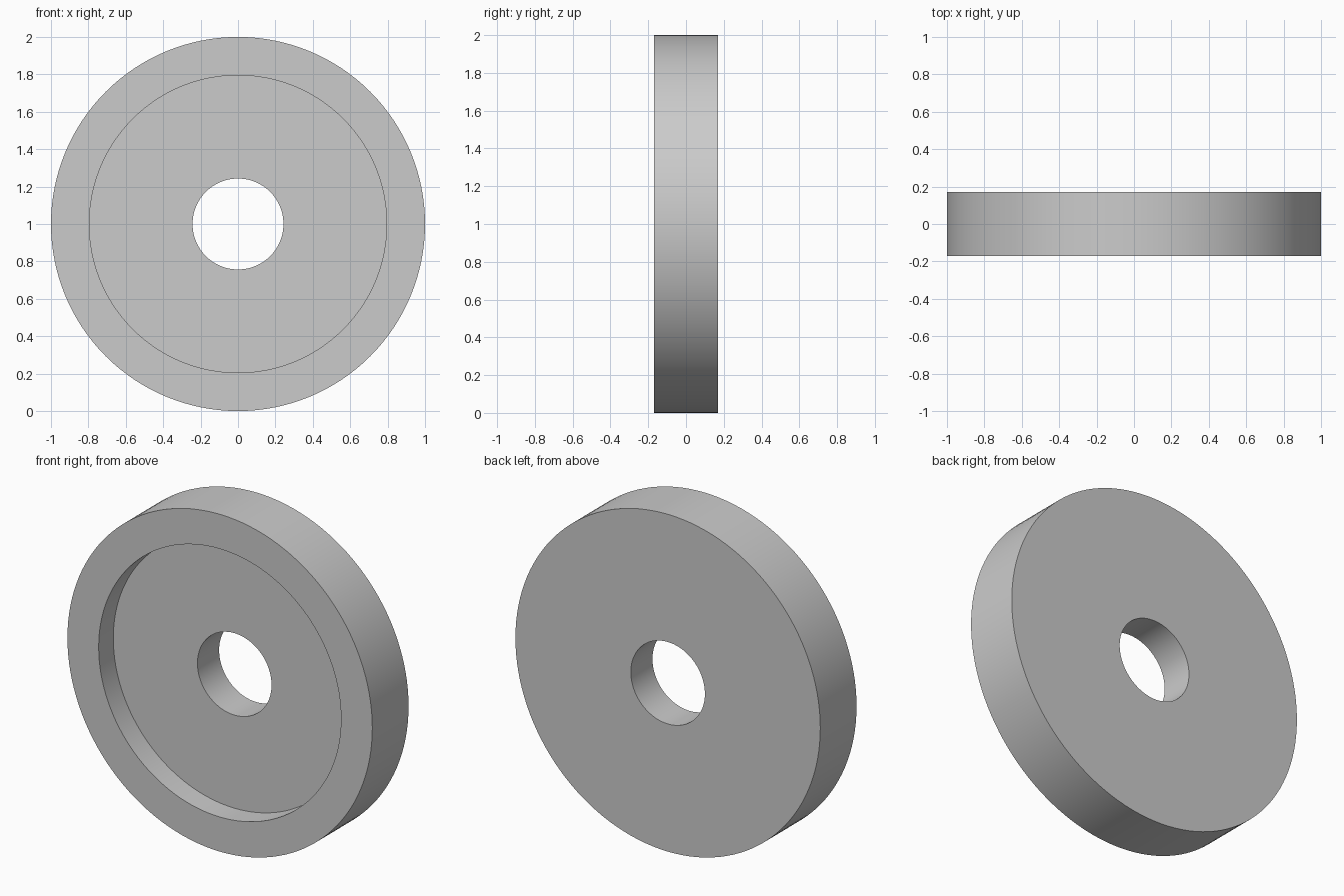
import bpy
import bmesh
from math import pi, radians

cube = bpy.data.objects.get("Cube")
if cube:
    bpy.data.objects.remove(cube, do_unlink=True)

OUTER, RECESS, HOLE = 1.0, 0.795, 0.243
HALF, DEPTH = 0.17, 0.137
SIDES = 128

# Plain grey material
grey = bpy.data.materials.new("plain_grey")
grey.use_nodes = True
colour = (0.6, 0.6, 0.6, 1)
grey.diffuse_color = colour
grey.node_tree.nodes["Principled BSDF"].inputs["Base Color"].default_value = colour

# Closed cross-section (radius, y), spun around the y axis
profile = [(HOLE, HALF), (OUTER, HALF), (OUTER, -HALF), (RECESS, -HALF),
           (RECESS, DEPTH - HALF), (HOLE, DEPTH - HALF)]
bm = bmesh.new()
verts = [bm.verts.new((r, y, 0)) for r, y in profile]
edges = [bm.edges.new((v, verts[i - 1])) for i, v in enumerate(verts)]
bmesh.ops.spin(bm, geom=verts + edges, cent=(0, 0, 0), axis=(0, 1, 0),
               angle=2 * pi, steps=SIDES, use_merge=True)
bmesh.ops.remove_doubles(bm, verts=bm.verts, dist=0.0001)
bmesh.ops.recalc_face_normals(bm, faces=bm.faces)
bmesh.ops.translate(bm, verts=bm.verts, vec=(0, 0, OUTER))

# Recessed disc with a centre hole
mesh = bpy.data.meshes.new("recessed_disc")
bm.to_mesh(mesh)
bm.free()
mesh.materials.append(grey)
disc = bpy.data.objects.new("recessed_disc", mesh)
bpy.context.collection.objects.link(disc)
bpy.ops.object.select_all(action="DESELECT")
disc.select_set(True)
bpy.context.view_layer.objects.active = disc
bpy.ops.object.shade_smooth_by_angle(angle=radians(30))
